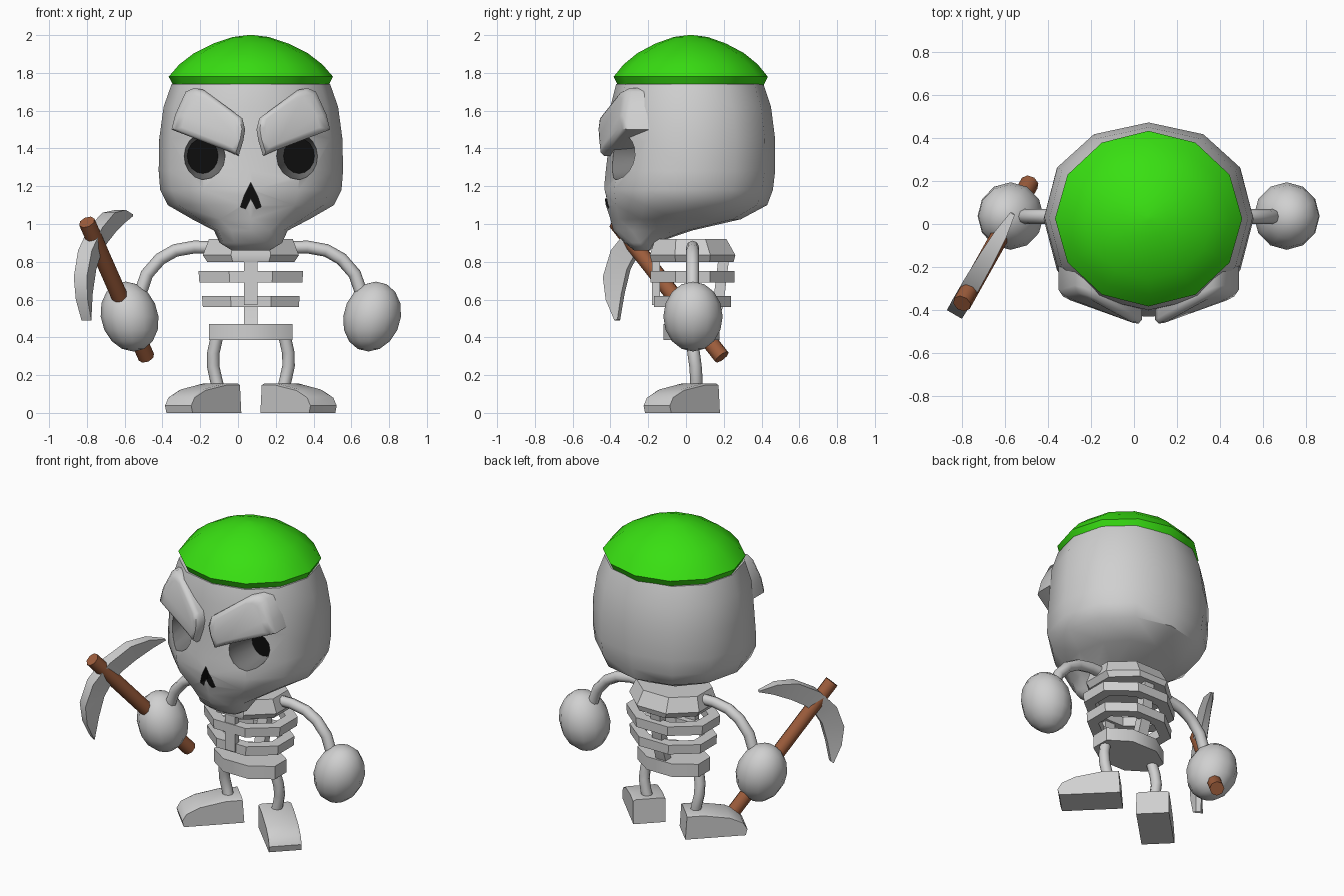
import bpy, bmesh, math
from mathutils import Vector

if "Cube" in bpy.data.objects:
    bpy.data.objects.remove(bpy.data.objects["Cube"])

CX = 0.068  # symmetry axis of the body


def material(name, rgb):
    m = bpy.data.materials.new(name)
    m.diffuse_color = (*rgb, 1)
    m.use_nodes = True
    m.node_tree.nodes["Principled BSDF"].inputs["Base Color"].default_value = m.diffuse_color
    return m


BONE = material("bone", (0.63, 0.63, 0.63))
SOCKET = material("socket_grey", (0.2, 0.2, 0.2))
BLACK = material("black", (0.004, 0.004, 0.004))
GREEN = material("green", (0.04, 0.74, 0.006))
WOOD = material("wood", (0.34, 0.11, 0.045))


def finish(name, bm, mats, angle=35):
    bmesh.ops.recalc_face_normals(bm, faces=bm.faces)
    me = bpy.data.meshes.new(name)
    bm.to_mesh(me)
    bm.free()
    for m in mats:
        me.materials.append(m)
    me.shade_smooth()
    me.set_sharp_from_angle(angle=math.radians(angle))
    ob = bpy.data.objects.new(name, me)
    bpy.context.collection.objects.link(ob)
    return ob


def loft(name, rings, mats, angle=35, last_mat=0, closed=False):
    """Bridge equal-sized rings of points; cap the ends or join them in a loop."""
    bm = bmesh.new()
    vs = [[bm.verts.new(p) for p in r] for r in rings]
    n = len(vs[0])
    pairs = list(zip(vs, vs[1:])) + ([(vs[-1], vs[0])] if closed else [])
    for a, b in pairs:
        for i in range(n):
            j = (i + 1) % n
            bm.faces.new((a[i], a[j], b[j], b[i]))
    if not closed:
        bm.faces.new(vs[0])
        bm.faces.new(vs[-1]).material_index = last_mat
    return finish(name, bm, mats, angle)


def oval(hx, yf, yb, z, n=12, power=1.0, cx=CX, turn=0.0):
    """Horizontal ring with half width hx between front yf and back yb."""
    pts = []
    for i in range(n):
        a = math.tau * i / n + turn
        c, s = math.cos(a), math.sin(a)
        c = math.copysign(abs(c) ** power, c)
        s = math.copysign(abs(s) ** power, s)
        pts.append((cx + hx * c, (yf + yb) / 2 + (yb - yf) / 2 * s, z))
    return pts


def tube(name, path, radius, mat, n=8):
    path = [Vector(p) for p in path]
    rings = []
    for i, p in enumerate(path):
        t = (path[min(i + 1, len(path) - 1)] - path[max(i - 1, 0)]).normalized()
        u = t.cross(Vector((0, 1, 0.01))).normalized()
        v = t.cross(u)
        rings.append([p + radius * (math.cos(math.tau * k / n) * u + math.sin(math.tau * k / n) * v)
                      for k in range(n)])
    return loft(name, rings, [mat], 50)


def cut(target, cutter):
    mod = target.modifiers.new("cut", 'BOOLEAN')
    mod.object, mod.operation, mod.solver = cutter, 'DIFFERENCE', 'EXACT'
    mod.material_mode = 'TRANSFER'
    bpy.context.view_layer.objects.active = target
    bpy.ops.object.modifier_apply(modifier=mod.name)
    bpy.data.objects.remove(cutter)


# Skull: stacked rings (z, half width, front y, back y) from crown to chin
skull_rings = [(1.74, .42, -.37, .41), (1.62, .462, -.40, .45), (1.45, .485, -.405, .472),
               (1.28, .488, -.425, .472), (1.18, .48, -.435, .46), (1.10, .44, -.425, .43),
               (1.025, .31, -.40, .29), (.965, .195, -.385, .03), (.90, .165, -.325, -.16),
               (.86, .10, -.275, -.19)]
skull = loft("skull", [oval(h, f, b, z, power=.93) for z, h, f, b in skull_rings], [BONE], 40)

# Eye sockets: tapered recesses with a black floor
for s in (-1, 1):
    rings = []
    for y, rx, rz in ((-.60, .125, .13), (-.36, .118, .125), (-.20, .082, .093)):
        rings.append([(CX + s * (.255 + rx * math.cos(math.tau * k / 16)), y,
                       1.36 + rz * math.sin(math.tau * k / 16)) for k in range(16)])
    cut(skull, loft("socket_cutter", rings, [SOCKET, BLACK], last_mat=1))

# Nose hole: arched triangle with a notch in its lower edge
nose = [(0, 1.22), (-.035, 1.15), (-.055, 1.09), (-.028, 1.08), (0, 1.135),
        (.028, 1.08), (.055, 1.09), (.035, 1.15)]
cut(skull, loft("nose_cutter", [[(CX + x, y, z) for x, z in nose] for y in (-.6, -.34)], [BLACK]))
skull.data.shade_smooth()
skull.data.set_sharp_from_angle(angle=math.radians(40))

# Angry brows: padded plates following the forehead
brow = [(.42, 1.50), (.40, 1.58), (.345, 1.70), (.30, 1.72), (.25, 1.71), (.045, 1.56),
        (.03, 1.50), (.04, 1.44), (.065, 1.36), (.12, 1.385)]
mid = [sum(p[k] for p in brow) / len(brow) for k in (0, 1)]
for s, side in ((-1, "left"), (1, "right")):
    rings = []
    for scale, back in ((1, .17), (1, .03), (.9, .006), (.75, 0)):
        ring = []
        for d, z in brow:
            d, z = mid[0] + (d - mid[0]) * scale, mid[1] + (z - mid[1]) * scale
            y = -.475 + .36 * (d - .03) + .3 * max(0, z - 1.55) + back
            ring.append((CX + s * d, y, z))
        rings.append(ring)
    loft(side + "_brow", rings, [BONE], 50)

# Cap: twelve-sided dome with a turned-in rim
cap_rings = [(1.73, .94), (1.78, 1), (1.845, .87), (1.905, .69), (1.955, .46), (1.99, .22), (2.0, .03)]
loft("cap", [oval(.435 * k, .025 - .408 * k, .025 + .408 * k, z) for z, k in cap_rings], [GREEN], 40)

# Rib cage: solid shoulder block, two open rib hoops, solid pelvis
T = math.pi / 8
loft("shoulders", [oval(h, f, b, z, 8, turn=T) for z, h, f, b in
                   ((.80, .25, -.20, .27), (.835, .275, -.21, .28), (.92, .24, -.18, .23))], [BONE])
for name, z0, z1, h in (("upper_rib", .69, .75, .295), ("lower_rib", .56, .62, .275)):
    f, b = -.205 + (.295 - h), .275 - (.295 - h)
    loft(name, [oval(h, f, b, z0, 8, turn=T), oval(h + .005, f, b, z1, 8, turn=T),
                oval(h - .07, f + .07, b - .07, z1, 8, turn=T),
                oval(h - .07, f + .07, b - .07, z0, 8, turn=T)], [BONE], closed=True)
loft("pelvis", [oval(.24, -.13, .19, z, 8, turn=T) for z in (.385, .47)], [BONE])
loft("sternum", [oval(.05, -.19, -.13, z, 4, turn=math.pi / 4) for z in (.57, .82)], [BONE])
loft("spine", [oval(.05, f, f + .08, z, 4, turn=math.pi / 4) for z, f in
               ((.45, .09), (.57, .13), (.82, .16))], [BONE])

for s, side in ((-1, "left"), (1, "right")):
    # Arm, hand and leg
    arm = [(.17, .875), (.30, .878), (.40, .86), (.48, .815), (.55, .735), (.59, .62)]
    tube(side + "_arm", [(CX + s * d, .035, z) for d, z in arm], .034, BONE)
    bm = bmesh.new()
    bmesh.ops.create_uvsphere(bm, u_segments=12, v_segments=8, radius=1)
    for v in bm.verts:
        v.co = (CX + s * .642 + .153 * v.co.x + s * .02 * v.co.z * -1 * -1,
                .037 + .157 * v.co.y, .51 + .185 * v.co.z * 1.0)
    finish(side + "_hand", bm, [BONE], 60)
    leg = [(.18, .40), (.198, .32), (.20, .25), (.185, .18), (.165, .10)]
    tube(side + "_leg", [(CX + s * d, y, z) for (d, z), y in zip(leg, (.03, .04, .05, .055, .05))],
         .033, BONE)
    # Splayed wedge foot: side profile swept across its width
    profile = [(-.17, 0), (.195, 0), (.205, .04), (.18, .085), (.10, .125), (-.06, .155), (-.16, .155)]
    r = math.sqrt(.5)
    rings = []
    for w, k in ((-.098, .95), (-.08, 1), (.08, 1), (.098, .95)):
        rings.append([(CX + s * (.24 + r * (u + w)), -.01 + r * (w - u), z * k) for u, z in profile])
    loft(side + "_foot", rings, [BONE], 35)

# Pickaxe handle
top, end = Vector((-.80, -.37, 1.01)), Vector((-.485, .19, .295))
tube("pick_handle", [top, end], .044, WOOD)

# Pickaxe head: curved blade in the plane of the handle (outer u,z / inner u,z / half thickness)
blade = [(-.005, .49, .005, .495, .03), (-.055, .60, .03, .63, .036), (-.07, .72, .065, .76, .04),
         (-.02, .86, .12, .85, .042), (.09, .98, .18, .90, .042), (.23, 1.06, .27, .955, .038),
         (.36, 1.075, .385, 1.01, .03), (.47, 1.05, .475, 1.04, .012)]
along, across = Vector((.5, .866, 0)), Vector((.866, -.5, 0))
origin = Vector((-.80, -.36, 0))
rings = []
for u0, z0, u1, z1, t in blade:
    a = origin + along * u0 + Vector((0, 0, z0))
    b = origin + along * u1 + Vector((0, 0, z1))
    rings.append([a - across * t, a + across * t, b + across * t * .5, b - across * t * .5])
loft("pick_head", rings, [BONE], 40)
